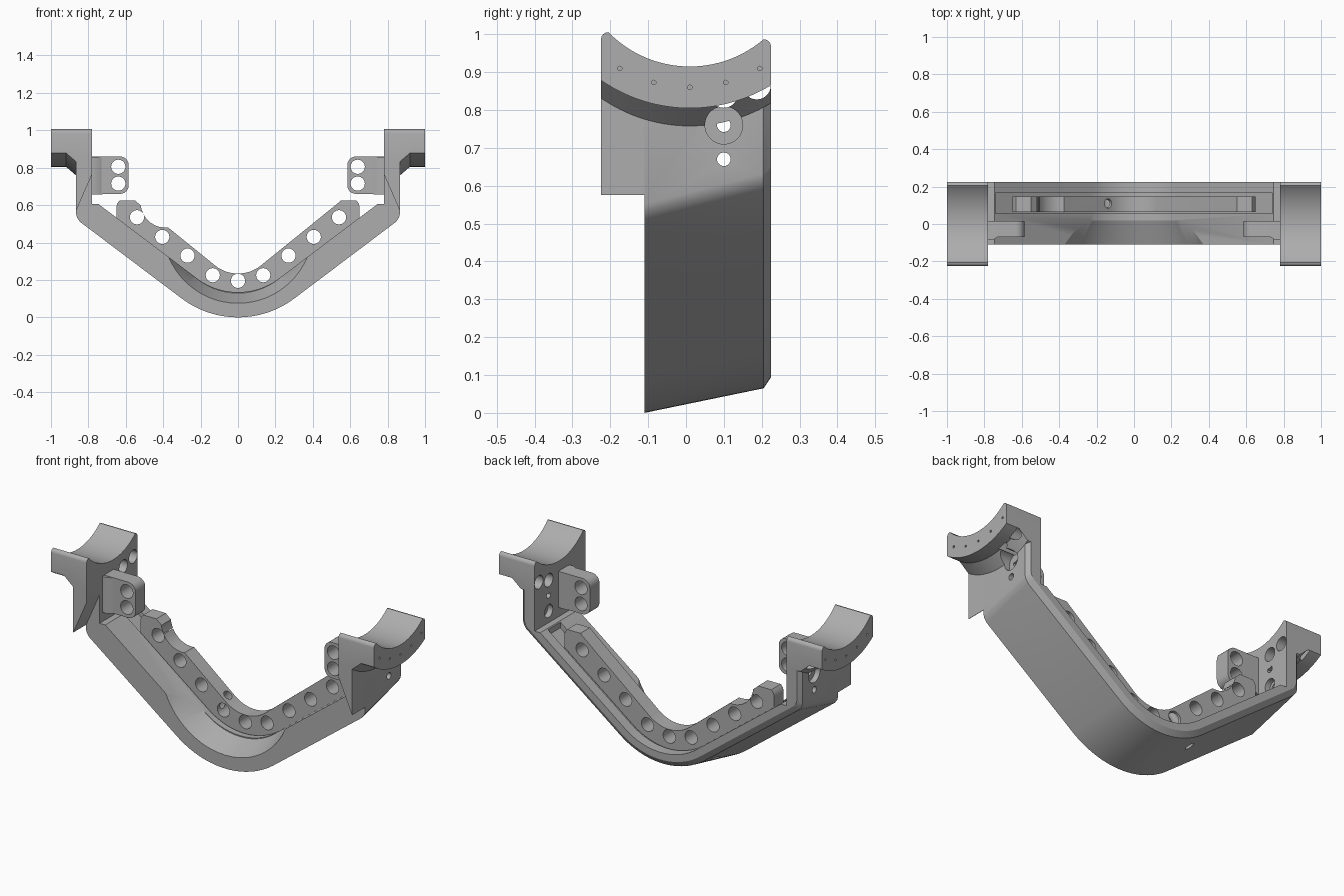
import bpy, bmesh, math
from mathutils import Vector

cube = bpy.data.objects.get("Cube")
if cube:
    bpy.data.objects.remove(cube)

grey = bpy.data.materials.new("plain_grey")
grey.use_nodes = True
grey.diffuse_color = (0.42, 0.42, 0.42, 1)
grey.node_tree.nodes["Principled BSDF"].inputs["Base Color"].default_value = (0.42, 0.42, 0.42, 1)

ANGLE = math.radians(37)
SLOPE = math.tan(ANGLE)


def make(name, bm):
    bmesh.ops.recalc_face_normals(bm, faces=bm.faces)
    me = bpy.data.meshes.new(name)
    bm.to_mesh(me)
    bm.free()
    me.materials.append(grey)
    ob = bpy.data.objects.new(name, me)
    bpy.context.collection.objects.link(ob)
    return ob


def loft(name, sections):
    """Skin closed loops of equal length and cap both ends."""
    bm = bmesh.new()
    loops = [[bm.verts.new(p) for p in s] for s in sections]
    n = len(loops[0])
    for a, b in zip(loops, loops[1:]):
        for i in range(n):
            j = (i + 1) % n
            bm.faces.new((a[i], a[j], b[j], b[i]))
    bm.faces.new(loops[0])
    bm.faces.new(loops[-1])
    return make(name, bm)


def extrude_y(name, profile, y0, y1):
    return loft(name, [[(x, y, z) for x, z in profile] for y in (y0, y1)])


def select_only(ob):
    bpy.ops.object.select_all(action="DESELECT")
    ob.select_set(True)
    bpy.context.view_layer.objects.active = ob


def cut(ob, cutter):
    select_only(ob)
    mod = ob.modifiers.new("cut", "BOOLEAN")
    mod.operation = "DIFFERENCE"
    mod.solver = "EXACT"
    mod.use_self = True
    mod.object = cutter
    bpy.ops.object.modifier_apply(modifier="cut")
    bpy.data.objects.remove(cutter)


def bore(ob, rods):
    """Cut round rods given as (start, end, start radius, end radius)."""
    bm = bmesh.new()
    for a, b, r0, r1 in rods:
        a, b = Vector(a), Vector(b)
        mat = (b - a).to_track_quat("Z", "Y").to_matrix().to_4x4()
        mat.translation = (a + b) / 2
        seg = 12 if r0 < 0.01 else 64 if r0 > 0.2 else 28
        bmesh.ops.create_cone(bm, cap_ends=True, segments=seg, radius1=r0,
                              radius2=r1, depth=(b - a).length, matrix=mat)
    cut(ob, make("cutter", bm))


def finish(ob):
    select_only(ob)
    bpy.ops.object.shade_smooth_by_angle(angle=math.radians(30))


def mirrored(half):
    """Full loop from a half profile that starts and ends on x = 0."""
    return half + [(-x, z) for x, z in reversed(half) if x > 1e-6]


def arc(radius, zc, angle=ANGLE, steps=14):
    return [(radius * math.sin(angle * i / steps), zc - radius * math.cos(angle * i / steps))
            for i in range(steps + 1)]


def arm_z(x, d):
    """Height of the arm line lying d inside the outer surface."""
    return 0.1 + SLOPE * (x - 0.3) + d / math.cos(ANGLE)


# Frame: a V band whose underside tapers towards the back
def frame_section(y, d, wall_x):
    corner = arm_z(wall_x, d)
    half = arc(0.5 - d, 0.5)
    half += [(wall_x - 0.02, arm_z(wall_x - 0.02, d)), (wall_x - 0.005, corner + 0.006),
             (wall_x, corner + 0.025), (wall_x, 0.83), (0.78, 0.83),
             (0.78, 0.605), (0.745, 0.605)]
    half += list(reversed(arc(0.365, 0.5)))
    loop = half + [(-x, z) for x, z in reversed(half[1:-1])]
    return [(x, y, z) for x, z in loop]


frame = loft("cradle_frame", [frame_section(-0.11, 0, 0.865),
                              frame_section(0.205, 0.065, 0.865),
                              frame_section(0.225, 0.095, 0.845)])

# Shallow channel for the rail, and the conical scoop at the front
channel = arc(0.39, 0.5) + [(0.74, arm_z(0.74, 0.11)), (0.74, 0.75), (0, 0.75)]
channel = channel + [(-x, z) for x, z in reversed(channel[1:-1])]
cut(frame, extrude_y("cutter", channel, 0.055, 0.165))
bore(frame, [((0, -0.13, 0.477), (0, 0.02, 0.477), 0.41, 0.348)])

# Rail with a row of cross holes
top = arc(0.195, 0.429, math.radians(38.5))
half = arc(0.375, 0.5) + [(0.65, arm_z(0.65, 0.125)), (0.65, 0.59), (0.645, 0.61),
                          (0.632, 0.625), (0.55, 0.625), (0.54, 0.615)]
half += list(reversed(top))
rail = extrude_y("hole_rail", half + [(-x, z) for x, z in reversed(half[1:-1])], 0.064, 0.148)
spots = [(0, 0.195)]
for s in (-1, 1):
    spots += [(s * 0.135 * k, z) for k, z in ((1, 0.225), (2, 0.33), (3, 0.43), (4, 0.535))]
bore(rail, [((x, 0, z), (x, 0.2, z), 0.038, 0.038) for x, z in spots])
bore(rail, [((-0.39, 0, 0.61), (-0.39, 0.2, 0.61), 0.13, 0.13)])

# Angled drain hole through the rail and the frame
drain = [((-0.08, 0.11, 0.37), (-0.38, 0.11, -0.03), 0.025, 0.025)]
bore(rail, drain)
bore(frame, drain)


# Curved saddle pads on top of the walls
def saddle_section(s, y):
    yc = max(-0.205, min(0.205, y)) - 0.01
    over = max(0, abs(y) - 0.205)
    t = 1.215 - math.sqrt(0.09 - yc * yc) - (0.02 - math.sqrt(max(0, 0.0004 - over * over)))
    b = 1.215 - math.sqrt(0.41 ** 2 - (y - 0.01) ** 2)
    pts = [(0.78, t), (1, t), (1, b), (0.92, b), (0.865, b - 0.047), (0.78, b - 0.047)]
    return [(s * x, y, z) for x, z in pts]


rim = [0.225, 0.223, 0.219, 0.213]
ys = [-y for y in rim] + [-0.205 + 0.41 * i / 28 for i in range(29)] + rim[::-1]

for s, side in ((1, "left"), (-1, "right")):
    saddle = loft(side + "_saddle", [saddle_section(s, y) for y in ys])

    # Wall bores: two blind sockets, a counterbored bolt hole and a lower pin hole
    sockets = [((s * 0.76, y, z), (s * 0.93, y, z), 0.037, 0.037)
               for y, z in ((0.1, 0.843), (0.187, 0.865))]
    bolts = [((s * 0.7, 0.1, z), (s * 0.9, 0.1, z), 0.018, 0.018) for z in (0.76, 0.67)]
    sinks = [((s * 0.835, 0.1, 0.76), (s * 0.94, 0.1, 0.76), 0.05, 0.05),
             ((s * 0.76, 0.1, 0.67), (s * 0.81, 0.1, 0.67), 0.036, 0.036)]
    dots = [((s * 0.985, y, z), (s * 1.02, y, z), 0.006, 0.006)
            for y, z in ((-0.175, 0.91), (-0.085, 0.873), (0.01, 0.86), (0.105, 0.873), (0.195, 0.91))]
    bore(frame, sockets + bolts + sinks)
    bore(saddle, sockets + sinks[:1] + dots)
    finish(saddle)

    # Front wing of the wall, tapering to a point
    wing = [(0.78, 0.86), (0.78, 0.765), (0.863, 0.575), (0.865, 0.575), (0.865, 0.84)]
    finish(extrude_y(side + "_wing", [(s * x, z) for x, z in wing], -0.225, -0.11))

    # Inner lug with two holes, on a small foot plate
    lug = [(0.78, 0.66)]
    for zc, start in ((0.705, 270), (0.815, 180)):
        lug += [(0.63 + 0.045 * math.cos(math.radians(start - 15 * i)),
                 zc + 0.045 * math.sin(math.radians(start - 15 * i))) for i in range(7)]
    lug += [(0.78, 0.86)]
    lug = extrude_y(side + "_lug", [(s * x, z) for x, z in lug], -0.07, 0.015)
    bore(lug, [((s * 0.64, -0.1, z), (s * 0.64, 0.05, z), 0.038, 0.038) for z in (0.805, 0.715)])
    finish(lug)
    foot = [(0.785, -0.085), (0.755, -0.085), (0.725, -0.068), (0.725, 0.014), (0.785, 0.014)]
    finish(loft(side + "_lug_foot", [[(s * x, y, z) for x, y in foot] for z in (0.657, 0.858)]))

finish(frame)
finish(rail)
bpy.ops.object.select_all(action="DESELECT")
